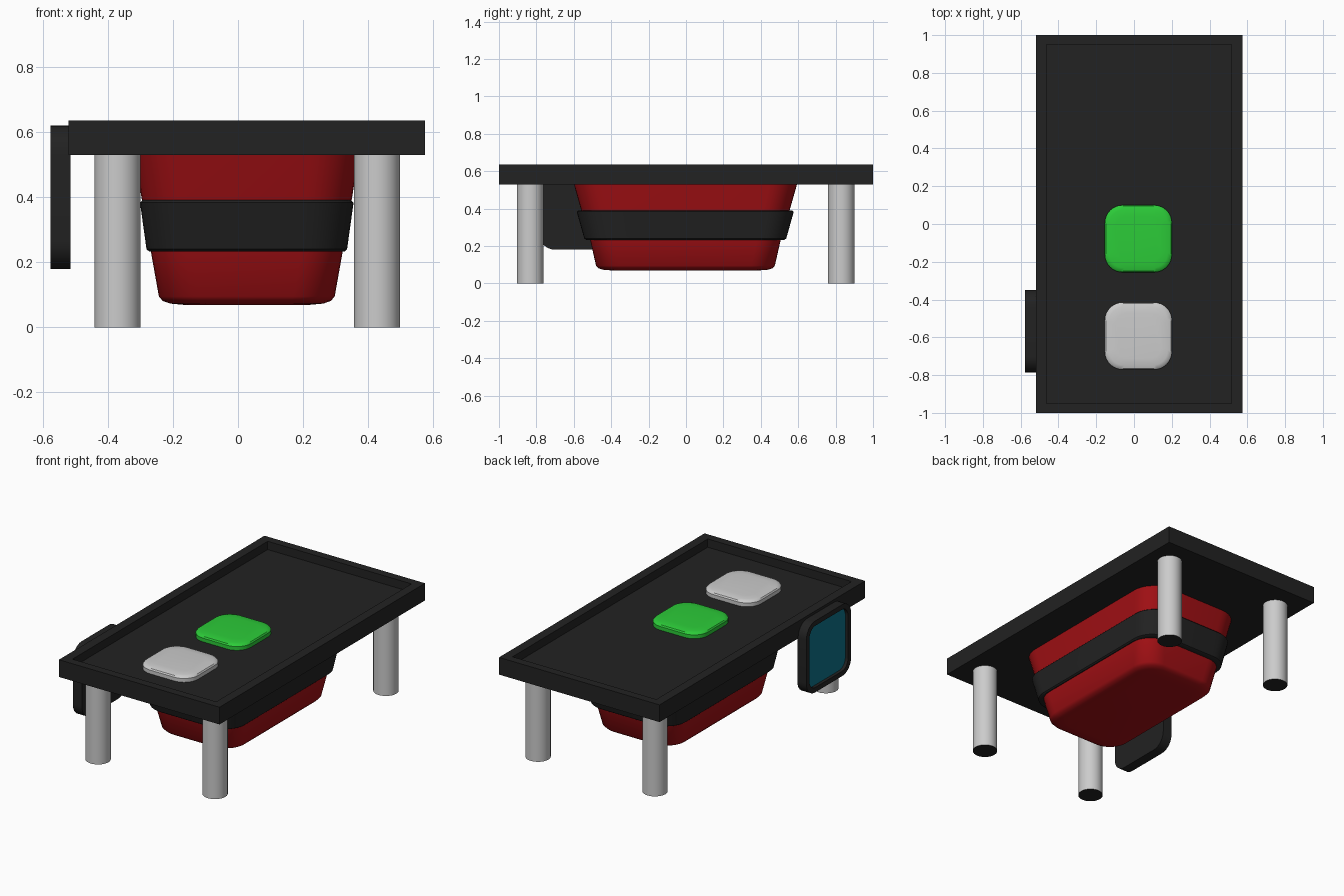
import bpy, bmesh, math

if "Cube" in bpy.data.objects:
    bpy.data.objects.remove(bpy.data.objects["Cube"])


def material(name, rgb):
    m = bpy.data.materials.new(name)
    m.diffuse_color = (*rgb, 1)
    m.use_nodes = True
    m.node_tree.nodes["Principled BSDF"].inputs["Base Color"].default_value = m.diffuse_color
    return m


BLACK = material("black", (0.016, 0.016, 0.016))
RED = material("red", (0.36, 0.005, 0.007))
GREEN = material("green", (0.025, 0.60, 0.04))
TEAL = material("teal", (0.004, 0.17, 0.25))


def outline(hx, hy, r, steps=8):
    """Rounded rectangle (plain rectangle when r is 0)."""
    if r == 0:
        return [(hx, hy), (-hx, hy), (-hx, -hy), (hx, -hy)]
    pts = []
    for q, (sx, sy) in enumerate([(1, 1), (-1, 1), (-1, -1), (1, -1)]):
        for i in range(steps + 1):
            a = math.pi / 2 * (q + i / steps)
            pts.append((sx * (hx - r) + r * math.cos(a),
                        sy * (hy - r) + r * math.sin(a)))
    return pts


def loft(name, sections, loc, mat=None, rot=(0, 0, 0), closed=False):
    """Skin rounded rectangles given as (z, half_x, half_y, radius)."""
    bm = bmesh.new()
    rings = [[bm.verts.new((x, y, z)) for x, y in outline(hx, hy, r)]
             for z, hx, hy, r in sections]
    pairs = list(zip(rings, rings[1:]))
    if closed:
        pairs.append((rings[-1], rings[0]))
    else:
        bm.faces.new(rings[0][::-1])
        bm.faces.new(rings[-1])
    n = len(rings[0])
    for a, b in pairs:
        for i in range(n):
            j = (i + 1) % n
            bm.faces.new((a[i], a[j], b[j], b[i]))
    bmesh.ops.recalc_face_normals(bm, faces=bm.faces)
    me = bpy.data.meshes.new(name)
    bm.to_mesh(me)
    bm.free()
    ob = bpy.data.objects.new(name, me)
    bpy.context.collection.objects.link(ob)
    ob.location, ob.rotation_euler = loc, rot
    if mat:
        me.materials.append(mat)
    smooth(ob)
    return ob


def smooth(ob):
    bpy.ops.object.select_all(action='DESELECT')
    ob.select_set(True)
    bpy.context.view_layer.objects.active = ob
    bpy.ops.object.shade_smooth_by_angle(angle=math.radians(35))


CX = 0.027

# Tray-like table top with a shallow recess
loft("table_top", [(0.53, 0.547, 1.0, 0), (0.636, 0.547, 1.0, 0),
                   (0.636, 0.49, 0.95, 0), (0.585, 0.49, 0.95, 0)],
     (CX, 0, 0), BLACK)

# Legs with dark undersides
for side, x in (("left", -0.37), ("right", 0.427)):
    for end, y in (("front", -0.833), ("back", 0.83)):
        bpy.ops.mesh.primitive_cylinder_add(vertices=32, radius=0.071, depth=0.535,
                                            location=(x, y, 0.2675))
        leg = bpy.context.object
        leg.name = f"{end}_{side}_leg"
        leg.data.materials.append(material("leg_grey", (0.8, 0.8, 0.8)))
        leg.data.materials.append(BLACK)
        for p in leg.data.polygons:
            if p.normal.z < -0.9:
                p.material_index = 1
        smooth(leg)

# Tapered basin hanging below the top
loft("basin", [(0.069, 0.19, 0.39, 0.09), (0.073, 0.235, 0.44, 0.11),
               (0.081, 0.258, 0.466, 0.12), (0.095, 0.27, 0.478, 0.125),
               (0.235, 0.295, 0.51, 0.13), (0.39, 0.322, 0.557, 0.14),
               (0.535, 0.345, 0.598, 0.15)], (CX, -0.003, 0), RED)

# Band around the basin
loft("basin_band", [(0.233, 0.285, 0.50, 0.13), (0.233, 0.300, 0.530, 0.13),
                    (0.240, 0.308, 0.540, 0.13), (0.383, 0.328, 0.580, 0.14),
                    (0.391, 0.320, 0.572, 0.14), (0.391, 0.31, 0.54, 0.14)],
     (CX, -0.004, 0), BLACK, closed=True)

# Two domed buttons in the recess
for name, y, mat in (("green_button", -0.078, GREEN), ("grey_button", -0.593, None)):
    loft(name, [(0.58, 0.178, 0.178, 0.095), (0.608, 0.178, 0.178, 0.095),
                (0.616, 0.172, 0.172, 0.092), (0.621, 0.155, 0.155, 0.08),
                (0.624, 0.12, 0.12, 0.06)], (0.023, y, 0), mat)

# Side display: frame with a recessed screen facing -x
place = dict(loc=(-0.514, -0.567, 0.40), rot=(0, -math.pi / 2, 0))
loft("display_frame", [(0, 0.22, 0.218, 0.085), (0.062, 0.22, 0.218, 0.085),
                       (0.062, 0.19, 0.188, 0.06), (0.038, 0.19, 0.188, 0.06)],
     mat=BLACK, **place)
loft("display_screen", [(0.03, 0.189, 0.187, 0.059), (0.044, 0.189, 0.187, 0.059)],
     mat=TEAL, **place)
